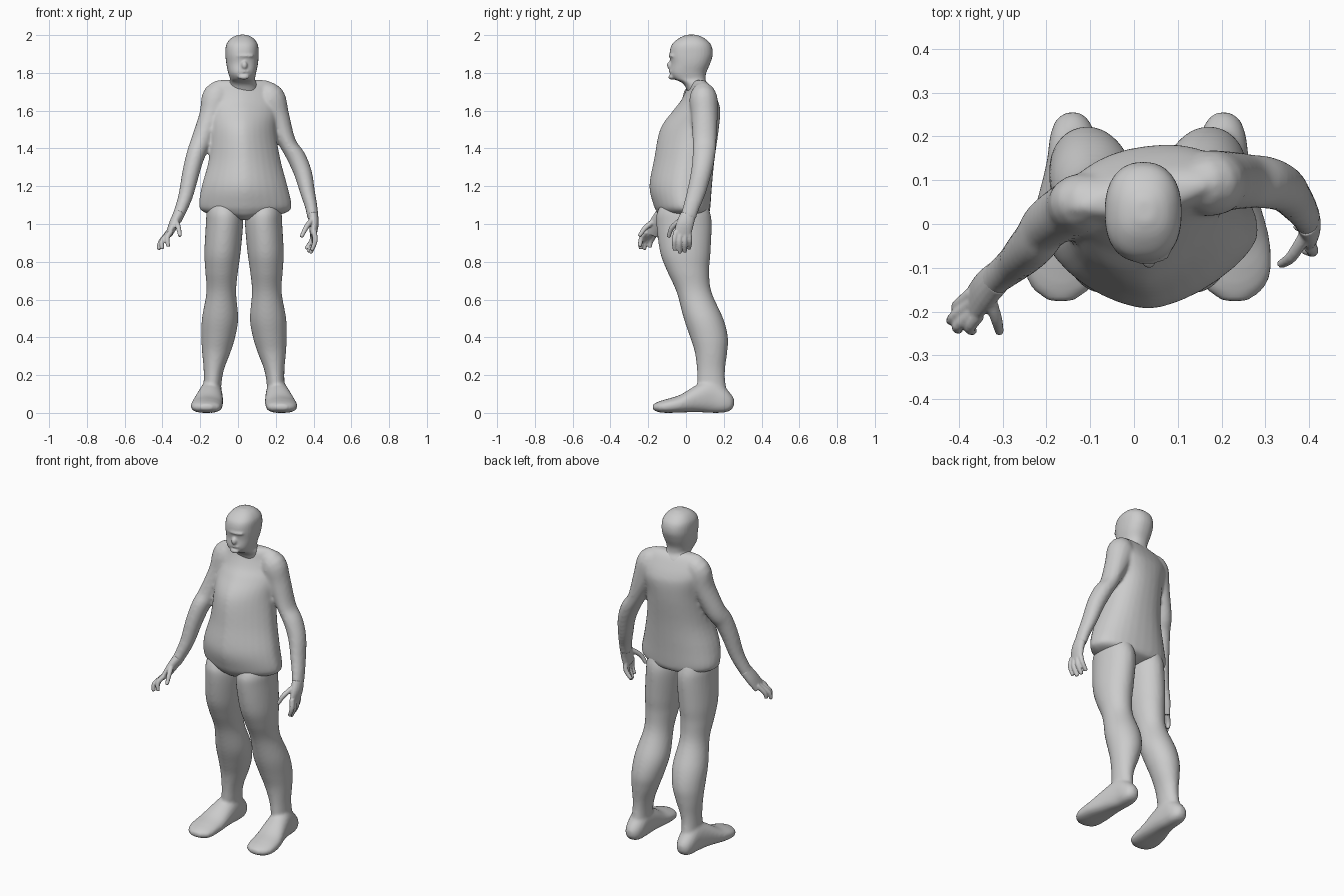
import bpy, bmesh, math
from mathutils import Vector

SEG = 32


def smooth_rows(rows, n=5):
    """Catmull-Rom interpolation through rows of numbers."""
    out = []
    for i in range(len(rows) - 1):
        p = [rows[max(0, min(len(rows) - 1, i + k))] for k in (-1, 0, 1, 2)]
        for s in range(n):
            t = s / n
            out.append([0.5 * (2 * b + (c - a) * t + (2 * a - 5 * b + 4 * c - d) * t * t
                               + (3 * b - a - 3 * c + d) * t ** 3) for a, b, c, d in zip(*p)])
    return out + [list(rows[-1])]


def skin(bm, rings):
    """Bridge rings of points into a closed tube."""
    vs = [[bm.verts.new(p) for p in r] for r in rings]
    faces = [bm.faces.new(vs[0]), bm.faces.new(vs[-1])]
    for a, b in zip(vs, vs[1:]):
        n = len(a)
        faces += [bm.faces.new((a[i], a[(i + 1) % n], b[(i + 1) % n], b[i])) for i in range(n)]
    bmesh.ops.recalc_face_normals(bm, faces=faces)


def loft(bm, rows, axis='z', front=2.0, back=2.0, fix=lambda p: p):
    """Rows are (position along axis, a0, a1, b0, b1): extents of each section."""
    rings = []
    for t, a0, a1, b0, b1 in smooth_rows(rows):
        ring = []
        for i in range(SEG):
            c, s = math.cos(math.tau * i / SEG), math.sin(math.tau * i / SEG)
            e = 2 / (front if s < 0 else back)
            a = (a0 + a1) / 2 + (a1 - a0) / 2 * math.copysign(abs(c) ** e, c)
            b = (b0 + b1) / 2 + (b1 - b0) / 2 * math.copysign(abs(s) ** e, s)
            ring.append(fix(Vector((a, b, t) if axis == 'z' else (a, t, b))))
        rings.append(ring)
    skin(bm, rings)


def tube(bm, rows):
    """Rows are (x, y, z, side radius, depth radius) along a limb."""
    rows = smooth_rows(rows, 4)
    rings = []
    for i, r in enumerate(rows):
        tan = (Vector(rows[min(i + 1, len(rows) - 1)][:3]) - Vector(rows[max(i - 1, 0)][:3])).normalized()
        u = Vector((0, 1, 0)).cross(tan).normalized()
        v = tan.cross(u)
        rings.append([Vector(r[:3]) + u * r[3] * math.cos(math.tau * k / 16)
                      + v * r[4] * math.sin(math.tau * k / 16) for k in range(16)])
    skin(bm, rings)


def ball(bm, loc, size):
    new = bmesh.ops.create_uvsphere(bm, u_segments=16, v_segments=10, radius=1)['verts']
    for v in new:
        v.co = Vector(loc) + Vector(size) * v.co


def fuse(name, bm, voxel, iterations):
    """Merge overlapping parts into one smooth skin."""
    me = bpy.data.meshes.new(name)
    bm.to_mesh(me)
    bm.free()
    ob = bpy.data.objects.new(name, me)
    bpy.context.collection.objects.link(ob)
    m = ob.modifiers.new('fuse', 'REMESH')
    m.mode, m.voxel_size, m.use_smooth_shade = 'VOXEL', voxel, True
    m = ob.modifiers.new('soften', 'SMOOTH')
    m.factor, m.iterations = 0.5, iterations


# torso, turned a little so the left shoulder comes forward
def twist(p):
    p.y += max(0, p.z - 1.1) * 0.25 * (p.x - 0.03)
    return p


body = bmesh.new()
loft(body, [(1.02, -.0, .07, -.10, .05), (1.045, -.12, .20, -.14, .11), (1.065, -.185, .265, -.155, .125),
            (1.10, -.207, .284, -.172, .13), (1.2, -.192, .262, -.194, .137),
            (1.34, -.155, .225, -.17, .15), (1.5, -.145, .2, -.137, .172),
            (1.6, -.155, .215, -.068, .178), (1.65, -.17, .22, -.027, .165),
            (1.70, -.172, .215, 0, .14), (1.74, -.15, .195, .015, .115),
            (1.762, -.11, .15, .035, .09)], front=1.6, back=2.3, fix=twist)
# arms
tube(body, [(.12, .09, 1.68, .06, .05), (.165, .092, 1.665, .085, .075), (.205, .098, 1.57, .068, .07),
            (.262, .098, 1.43, .046, .063), (.308, .094, 1.355, .05, .06), (.344, .08, 1.27, .048, .055),
            (.368, .055, 1.17, .04, .05), (.388, .028, 1.09, .033, .044), (.397, .01, 1.03, .03, .042)])
tube(body, [(-.06, .06, 1.685, .06, .05), (-.108, .05, 1.67, .083, .068), (-.145, .035, 1.57, .062, .066),
            (-.198, 0, 1.43, .055, .06), (-.224, -.037, 1.365, .05, .058), (-.25, -.066, 1.27, .046, .052),
            (-.277, -.093, 1.15, .039, .044), (-.31, -.12, 1.06, .032, .04), (-.33, -.14, 1.015, .03, .04)])
fuse('torso_and_arms', body, .009, 8)

# head and neck with simple face features
head = bmesh.new()
loft(head, [(1.64, -.07, .11, .03, .15), (1.72, -.052, .102, .0, .125), (1.75, -.045, .096, -.025, .108),
            (1.768, -.042, .09, -.065, .104), (1.80, -.052, .096, -.086, .107), (1.85, -.062, .106, -.082, .128),
            (1.9, -.067, .109, -.087, .142), (1.95, -.062, .105, -.075, .132),
            (1.985, -.035, .08, -.035, .095), (2.002, .005, .045, .005, .055)], front=2.4, back=2.3)
ball(head, (.034, -.084, 1.84), (.016, .018, .022))
ball(head, (.033, -.079, 1.808), (.028, .012, .007))
ball(head, (.03, -.076, 1.778), (.03, .018, .014))
ball(head, (.03, -.068, 1.89), (.055, .024, .013))
fuse('head', head, .006, 5)

# hands: palm, four fingers and a thumb
hands = {
    'right_hand': ([(.396, .012, 1.05, .028, .041), (.402, -.005, 1.0, .025, .046), (.398, -.02, .94, .018, .046)],
                   [[(.402, -.052, .96), (.408, -.062, .91), (.39, -.06, .86)],
                    [(.402, -.03, .95), (.405, -.035, .90), (.382, -.032, .845)],
                    [(.402, -.006, .95), (.40, -.006, .90), (.372, -.006, .85)],
                    [(.398, .014, .955), (.39, .02, .91), (.358, .016, .868)],
                    [(.39, -.028, 1.02), (.36, -.075, .98), (.335, -.092, .93)]]),
    'left_hand': ([(-.312, -.122, 1.055, .03, .04), (-.34, -.15, 1.0, .026, .046), (-.365, -.18, .945, .018, .046)],
                  [[(-.355, -.208, .96), (-.375, -.236, .925), (-.368, -.245, .88)],
                   [(-.362, -.195, .95), (-.402, -.232, .91), (-.4, -.242, .868)],
                   [(-.37, -.178, .95), (-.41, -.212, .905), (-.42, -.222, .864)],
                   [(-.37, -.158, .955), (-.402, -.185, .91), (-.408, -.192, .875)],
                   [(-.33, -.17, 1.015), (-.315, -.215, .98), (-.307, -.248, .935)]])}
for name, (palm, fingers) in hands.items():
    hand = bmesh.new()
    tube(hand, palm)
    for f in fingers:
        tube(hand, [(*p, r, r) for p, r in zip(f, (.015, .0135, .01))])
    fuse(name, hand, .0045, 3)

# legs and feet, mirrored about the body's centre line
for name, flip in (('left_leg', False), ('right_leg', True)):
    side = (lambda p: Vector((.064 - p.x, p.y, p.z))) if flip else (lambda p: p)
    leg = bmesh.new()
    loft(leg, [(1.15, -.14, .0, -.10, .09), (1.07, -.165, .02, -.15, .125), (1.0, -.17, .027, -.157, .136),
               (.85, -.178, .014, -.137, .13), (.75, -.173, 0, -.10, .123), (.64, -.167, -.01, -.05, .135),
               (.5, -.191, .001, -.012, .197), (.4, -.194, -.015, .022, .222), (.32, -.19, -.04, .047, .218),
               (.23, -.182, -.074, .058, .207), (.15, -.182, -.088, .06, .21), (.05, -.185, -.09, .07, .235)],
         fix=side)
    loft(leg, [(.255, -.155, -.125, .04, .075), (.238, -.178, -.104, .015, .10), (.2, -.192, -.088, .002, .14),
               (.14, -.2, -.083, 0, .18),
               (.06, -.22, -.08, .004, .15), (-.03, -.245, -.08, .002, .096), (-.1, -.25, -.085, 0, .074),
               (-.145, -.234, -.098, .004, .06), (-.177, -.195, -.14, .018, .045)],
         axis='y', front=2.6, fix=side)
    fuse(name, leg, .009, 6)
